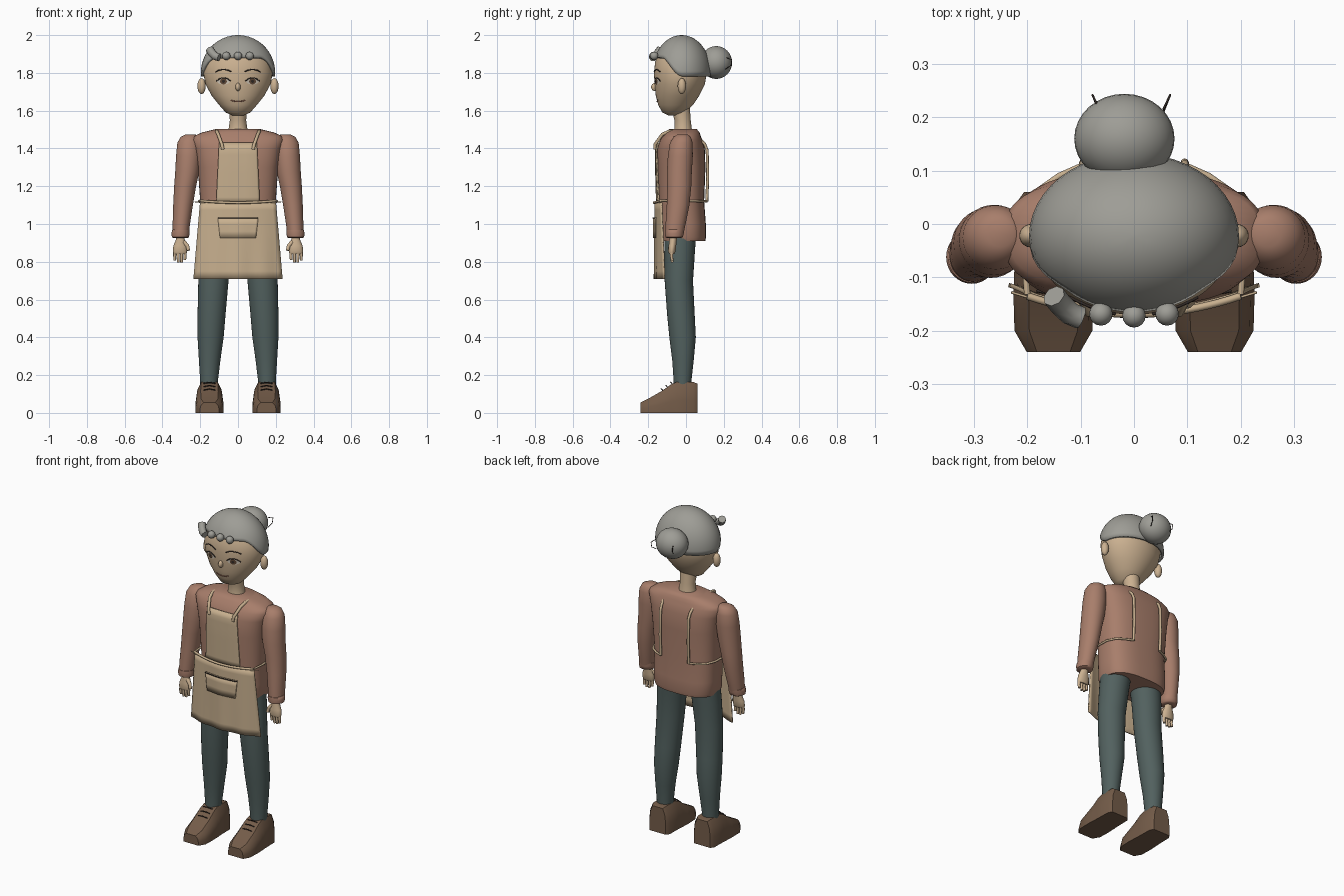
import bpy, bmesh, math
from mathutils import Vector
from mathutils.bvhtree import BVHTree

if "Cube" in bpy.data.objects:
    bpy.data.objects.remove(bpy.data.objects["Cube"])


def mat(name, r, g, b):
    m = bpy.data.materials.new(name)
    lin = [((c / 255 + 0.055) / 1.055) ** 2.4 for c in (r, g, b)]
    m.diffuse_color = (*lin, 1)
    m.use_nodes = True
    m.node_tree.nodes["Principled BSDF"].inputs["Base Color"].default_value = m.diffuse_color
    return m


HAIR = mat("grey hair", 158, 157, 150)
SKIN = mat("skin", 203, 177, 145)
KNIT = mat("brown sweater", 168, 126, 107)
CLOTH = mat("tan apron", 200, 176, 143)
PANTS = mat("slate trousers", 82, 97, 95)
SHOE = mat("brown shoes", 116, 92, 73)
DARK = mat("dark line", 50, 42, 38)
IRIS = mat("brown iris", 98, 74, 56)
LIP = mat("lip", 160, 112, 92)
SCLERA = mat("eye white", 205, 195, 180)


def finish(name, bm, m, angle=50):
    bmesh.ops.recalc_face_normals(bm, faces=bm.faces)
    me = bpy.data.meshes.new(name)
    bm.to_mesh(me)
    bm.free()
    ob = bpy.data.objects.new(name, me)
    bpy.context.collection.objects.link(ob)
    me.materials.append(m)
    bpy.ops.object.select_all(action='DESELECT')
    ob.select_set(True)
    bpy.context.view_layer.objects.active = ob
    bpy.ops.object.shade_smooth_by_angle(angle=math.radians(angle))
    return ob


def skin(name, rings, m, closed=True, caps=True, angle=50):
    """Join rows of points into a surface."""
    bm = bmesh.new()
    rows = [[bm.verts.new(p) for p in r] for r in rings]
    n = len(rows[0])
    for a, b in zip(rows, rows[1:]):
        for i in range(n if closed else n - 1):
            j = (i + 1) % n
            bm.faces.new((a[i], a[j], b[j], b[i]))
    if closed and caps:
        bm.faces.new(rows[0])
        bm.faces.new(rows[-1])
    return finish(name, bm, m, angle)


def loft(name, rings, m, s=1, p=2, seg=32):
    """Stack of rounded sections given as z, cx, cy, rx, ry."""
    def sp(c):
        return math.copysign(abs(c) ** (2 / p), c)
    turn = [2 * math.pi * i / seg for i in range(seg)]
    return skin(name, [[(s * (cx + rx * sp(math.cos(t))), cy + ry * sp(math.sin(t)), z) for t in turn]
                       for z, cx, cy, rx, ry in rings], m)


def ball(name, loc, size, m, seg=24):
    bm = bmesh.new()
    bmesh.ops.create_uvsphere(bm, u_segments=seg, v_segments=seg // 2, radius=1)
    for v in bm.verts:
        v.co = Vector([v.co[i] * size[i] + loc[i] for i in range(3)])
    return finish(name, bm, m)


def tube(name, pts, r, m, s=1, tip=1):
    cu = bpy.data.curves.new(name, 'CURVE')
    cu.dimensions = '3D'
    cu.bevel_depth, cu.bevel_resolution, cu.use_fill_caps = r, 2, True
    sp = cu.splines.new('POLY')
    sp.points.add(len(pts) - 1)
    for i, (q, c) in enumerate(zip(sp.points, pts)):
        q.co = (s * c[0], c[1], c[2], 1)
        q.radius = 1 + (tip - 1) * i / (len(pts) - 1)
    ob = bpy.data.objects.new(name, cu)
    bpy.context.collection.objects.link(ob)
    cu.materials.append(m)
    return ob


def front_of(ob):
    """Function giving the front surface y at x, z."""
    tree = BVHTree.FromPolygons([v.co for v in ob.data.vertices], [f.vertices for f in ob.data.polygons])

    def y(x, z):
        hit = tree.ray_cast(Vector((x, -1, z)), Vector((0, 1, 0)))[0]
        return hit.y if hit else -0.1
    return y


# Head and neck
head = loft("head", [(1.575, 0, -.065, .03, .03), (1.59, 0, -.065, .065, .06), (1.63, 0, -.055, .1, .092),
                     (1.68, 0, -.045, .14, .115), (1.74, 0, -.033, .172, .133), (1.8, 0, -.03, .184, .14),
                     (1.86, 0, -.03, .172, .133), (1.92, 0, -.03, .135, .105), (1.97, 0, -.03, .05, .04)], SKIN, seg=48)
loft("neck", [(1.46, 0, -.015, .06, .055), (1.5, 0, -.015, .05, .046), (1.55, 0, -.018, .043, .043),
              (1.62, 0, -.03, .05, .05)], SKIN)
face = front_of(head)


def disc(name, cx, cz, rx, rz, m, lift):
    bm = bmesh.new()
    ring = [(cx + rx * math.cos(k * math.pi / 10), cz + rz * math.sin(k * math.pi / 10)) for k in range(20)]
    rim = [bm.verts.new((x, face(x, z) - lift, z)) for x, z in ring]
    mid = bm.verts.new((cx, face(cx, cz) - lift, cz))
    for k in range(20):
        bm.faces.new((mid, rim[k], rim[(k + 1) % 20]))
    return finish(name, bm, m)


def stroke(name, pts, r, m):
    tube(name, [(x, face(x, z) - .002, z) for x, z in pts], r, m)


# Face details
for s in (1, -1):
    ball("ear", (s * .193, -.022, 1.73), (.022, .022, .042), SKIN)
    disc("eye", s * .077, 1.755, .034, .016, SCLERA, .003)
    disc("iris", s * .077, 1.755, .018, .016, IRIS, .005)
    disc("pupil", s * .077, 1.755, .008, .008, DARK, .007)
    arc = [-1, -.6, -.2, .2, .6, 1]
    stroke("eyelid", [(s * (.077 + .038 * t), 1.774 - .018 * t * t) for t in arc], .003, DARK)
    stroke("eyebrow", [(s * (.077 + .042 * t), 1.818 - .012 * t * t) for t in arc], .003, DARK)
ball("nose", (0, -.163, 1.725), (.014, .022, .022), SKIN, 16)
stroke("mouth", [(.04 * t, 1.648 + .007 * t * t) for t in (-1, -.5, 0, .5, 1)], .003, LIP)

# Hair cap with a raised front hairline
rows = []
for k in range(13):
    row = []
    for i in range(48):
        t = 2 * math.pi * i / 48
        f = min(max(-math.sin(t) / .75, 0), 1)
        low = (.1 * f * f * (3 - 2 * f) - .018) / .2
        a = math.asin(low) + (math.pi / 2 - .03 - math.asin(low)) * k / 12
        row.append((.197 * math.cos(a) * math.cos(t), -.023 + .156 * math.cos(a) * math.sin(t), 1.8 + .2 * math.sin(a)))
    rows.append(row)
hair = skin("hair", rows, HAIR, caps=False)
bm = bmesh.new()
bm.from_mesh(hair.data)
bmesh.ops.holes_fill(bm, edges=[e for e in bm.edges if e.is_boundary and e.verts[0].co.z > 1.99], sides=0)
bm.to_mesh(hair.data)
bm.free()
thick = hair.modifiers.new("thickness", 'SOLIDIFY')
thick.thickness, thick.offset = .014, -1

# Bun, pins and curls
ball("bun", (-.018, .16, 1.855), (.094, .084, .087), HAIR, 32)
for s in (1, -1):
    tube("hairpin", [(s * .06 - .005, .215, 1.88), (s * .073 - .005, .242, 1.87), (s * .071 - .005, .238, 1.84),
                     (s * .06 - .005, .21, 1.82)], .002, DARK)
for x in (-.062, 0, .062):
    ball("front_curl", (x, -.172 + .9 * x * x, 1.89), (.022, .022, .022), HAIR, 16)
tube("side_curl", [(-.15, -.135, 1.925), (-.138, -.15, 1.905), (-.12, -.168, 1.888), (-.1, -.176, 1.882)], .022, HAIR)

# Sweater body
torso = loft("sweater_body", [(.91, 0, -.02, .19, .122), (.93, 0, -.02, .197, .126), (1, 0, -.02, .2, .125),
                              (1.12, 0, -.026, .2, .122), (1.3, 0, -.025, .213, .128), (1.4, 0, -.027, .23, .126),
                              (1.445, 0, -.025, .245, .112), (1.465, 0, -.022, .235, .1), (1.485, 0, -.018, .19, .09),
                              (1.503, 0, -.016, .115, .072)], KNIT, p=2.7, seg=48)

for s in (1, -1):
    # Sleeve and cuff
    loft("sleeve", [(1.475, .25, -.018, .025, .025), (1.462, .255, -.02, .048, .045), (1.43, .259, -.025, .062, .06),
                    (1.36, .262, -.03, .066, .066), (1.28, .268, -.035, .064, .066), (1.2, .28, -.036, .058, .064),
                    (1.1, .291, -.042, .052, .06), (1, .3, -.055, .046, .053), (.94, .304, -.062, .042, .047)], KNIT, s)
    loft("cuff", [(.925, .305, -.063, .036, .036), (.93, .305, -.063, .045, .046), (.95, .304, -.062, .048, .05),
                  (.968, .303, -.06, .046, .05), (.972, .303, -.06, .04, .04)], KNIT, s)
    # Hand
    loft("palm", [(.95, .305, -.065, .022, .02), (.92, .305, -.068, .022, .02), (.885, .306, -.072, .036, .02),
                  (.855, .307, -.075, .038, .02), (.842, .307, -.076, .034, .014)], SKIN, s, seg=20)
    for i, z in enumerate((.81, .797, .797, .807)):
        x = .28 + .018 * i
        tube("finger", [(x, -.074, .86), (x + .001, -.077, .83), (x + .001, -.073, z)], .0095, SKIN, s, .75)
    tube("thumb", [(.288, -.075, .905), (.268, -.083, .885), (.262, -.088, .86)], .012, SKIN, s, .75)
    # Trouser leg
    loft("trouser_leg", [(.12, .153, -.018, .046, .046), (.18, .153, -.018, .048, .048), (.28, .15, -.016, .057, .057),
                         (.4, .145, -.018, .069, .07), (.52, .14, -.027, .074, .073), (.7, .13, -.038, .08, .075),
                         (.85, .118, -.033, .085, .08), (.96, .105, -.03, .088, .085)], PANTS, s)
    # Shoe
    rows = []
    for y, z, w in ((.06, .155, .055), (.04, .163, .069), (-.05, .163, .071), (-.08, .15, .073), (-.13, .115, .075),
                    (-.2, .075, .073), (-.24, .055, .05)):
        half = [(w, 0), (w, .4 * z), (.9 * w, .75 * z), (.62 * w, z)]
        ring = half + [(-a, b) for a, b in reversed(half)]
        rows.append([(s * .151 + a, y, b) for a, b in ring])
    skin("shoe", rows, SHOE, angle=35)
    for y, z in ((-.075, .156), (-.1, .139), (-.125, .121)):
        tube("shoelace", [(.12, y, z), (.151, y - .006, z + .006), (.182, y, z)], .003, DARK, s)


# Apron sheets
def sheet(name, z0, z1, w0, w1, yf, m, thickness=.008, rows=10, cols=20):
    pts = []
    for k in range(rows + 1):
        u = k / rows
        z, w = z0 + (z1 - z0) * u, w0 + (w1 - w0) * u
        pts.append([(x, yf(x, z), z) for x in (w * (2 * i / cols - 1) for i in range(cols + 1))])
    ob = skin(name, pts, m, closed=False)
    mod = ob.modifiers.new("thickness", 'SOLIDIFY')
    mod.thickness, mod.offset = thickness, 0


chest = front_of(torso)


def skirt_y(x, z):
    return -.163 + .85 * x * x - .004 * math.cos(45 * x) * (1.11 - z) / .4


sheet("apron_bib", 1.11, 1.43, .115, .1, lambda x, z: chest(x, z) - .007, CLOTH)
sheet("apron_skirt", .71, 1.115, .235, .2, skirt_y, CLOTH)
sheet("apron_pocket", .925, 1.035, .095, .107, lambda x, z: skirt_y(x, z) - .007, CLOTH, .006, 3)
sheet("pocket_trim", 1.029, 1.035, .107, .107, lambda x, z: skirt_y(x, z) - .012, DARK, .002, 1)

# Apron straps and waist ties
tube("waist_band", [(.02 * i, skirt_y(.02 * i, 1.11) - .006, 1.113 + .25 * (.02 * i) ** 2) for i in range(-10, 11)],
     .007, CLOTH)
for s in (1, -1):
    tube("front_strap", [(.08, -.163, 1.395), (.085, -.165, 1.42), (.105, -.125, 1.475), (.112, -.09, 1.49),
                         (.115, -.05, 1.492)], .009, CLOTH, s)
    tube("back_strap", [(.1, .07, 1.45), (.097, .098, 1.425), (.095, .112, 1.39), (.095, .115, 1.25),
                        (.095, .11, 1.12)], .008, CLOTH, s)
    tube("waist_tie", [(.095, .11, 1.12), (.14, .09, 1.12), (.18, .062, 1.121), (.204, .01, 1.122),
                       (.206, -.06, 1.122), (.2, -.132, 1.123)], .006, CLOTH, s)
    tube("tie_end", [(.13, -.154, 1.12), (.19, -.14, 1.113), (.23, -.128, 1.118)], .0025, CLOTH, s)
